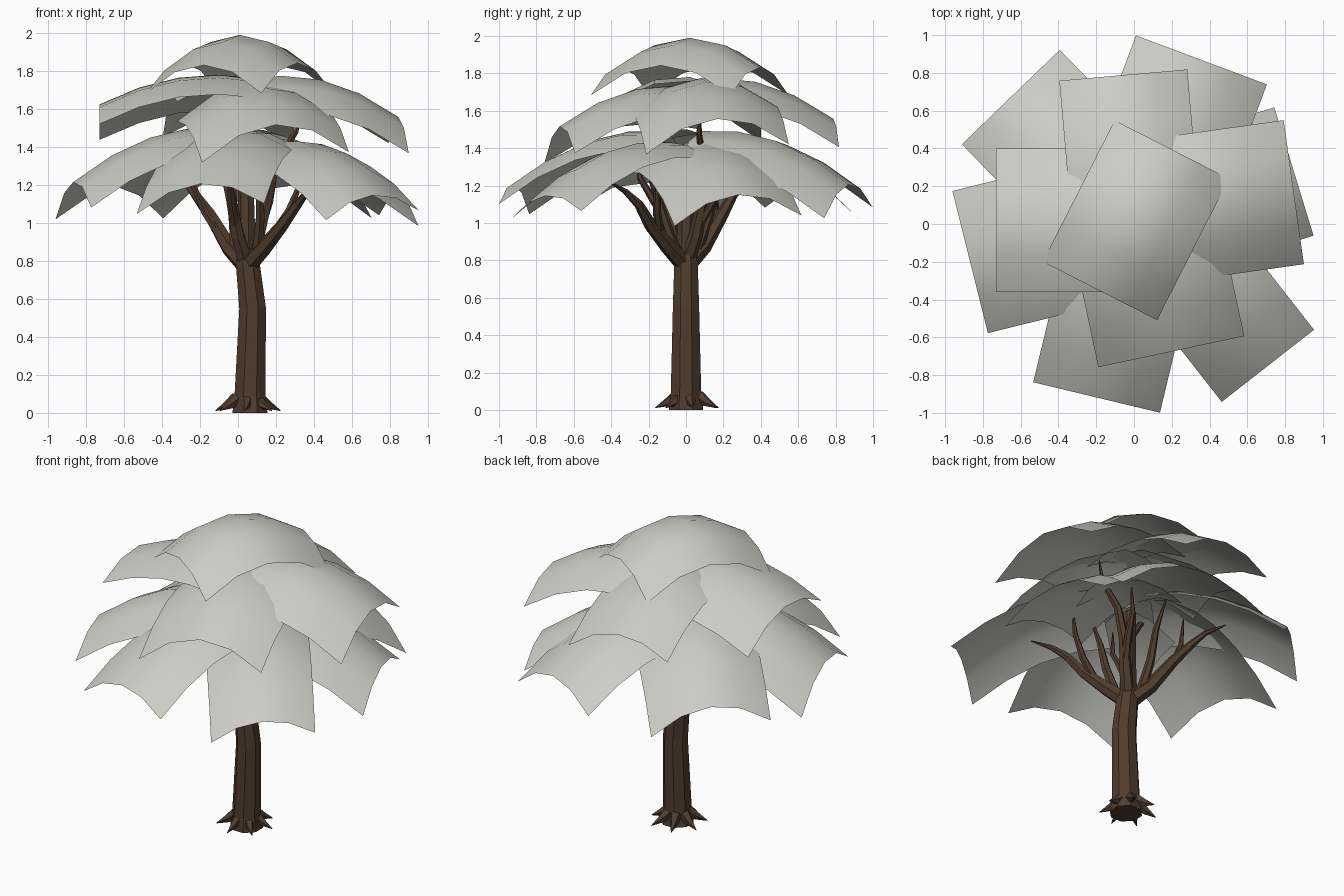
import bpy, bmesh, math
from mathutils import Vector

if "Cube" in bpy.data.objects:
    bpy.data.objects.remove(bpy.data.objects["Cube"], do_unlink=True)


def material(name, rgb):
    m = bpy.data.materials.new(name)
    m.use_nodes = True
    m.diffuse_color = (*rgb, 1)
    m.node_tree.nodes["Principled BSDF"].inputs["Base Color"].default_value = (*rgb, 1)
    return m


BARK = material("dark_brown_bark", (0.08, 0.046, 0.027))
LEAF = material("pale_grey_leaf", (0.6, 0.605, 0.555))


def finish(bm, name, mat, smooth=False):
    mesh = bpy.data.meshes.new(name)
    for f in bm.faces:
        f.smooth = smooth
    bm.to_mesh(mesh)
    bm.free()
    mesh.materials.append(mat)
    ob = bpy.data.objects.new(name, mesh)
    bpy.context.collection.objects.link(ob)


def tube(bm, points, radii, sides):
    """Tapered tube with rings set square to the path."""
    pts = [Vector(p) for p in points]
    rings = []
    for i, (p, r) in enumerate(zip(pts, radii)):
        d = (pts[min(i + 1, len(pts) - 1)] - pts[max(i - 1, 0)]).normalized()
        rot = Vector((0, 0, 1)).rotation_difference(d)
        ring = []
        for k in range(sides):
            a = math.tau * (k + 0.5) / sides
            ring.append(bm.verts.new(p + rot @ Vector((r * math.cos(a), r * math.sin(a), 0))))
        rings.append(ring)
    for a, b in zip(rings, rings[1:]):
        for k in range(sides):
            n = (k + 1) % sides
            bm.faces.new((a[k], a[n], b[n], b[k]))
    bm.faces.new(rings[0][::-1])
    bm.faces.new(rings[-1])


def leaf(name, x, y, z, yaw, half_w, slope, bend, arch, tilt, half_l=0.42, n=4):
    """Domed card sloping down along its yaw direction, tilted a little sideways."""
    bm = bmesh.new()
    c, s = math.cos(math.radians(yaw)), math.sin(math.radians(yaw))
    grid = []
    for i in range(n + 1):
        v = half_l * (2 * i / n - 1)
        row = []
        for j in range(n + 1):
            u = half_w * (2 * j / n - 1)
            h = z - slope * v - bend * v * v - arch * u * u + tilt * u
            row.append(bm.verts.new((x + c * v - s * u, y + s * v + c * u, h)))
        grid.append(row)
    for i in range(n):
        for j in range(n):
            bm.faces.new((grid[i][j], grid[i + 1][j], grid[i + 1][j + 1], grid[i][j + 1]))
    finish(bm, name, LEAF, True)


def polar(deg, r, z):
    a = math.radians(deg)
    return (0.045 + r * math.cos(a), r * math.sin(a), z)


# Trunk, slightly bowed
bm = bmesh.new()
tube(bm, [(0.063, 0, 0), (0.063, 0, 0.09), (0.077, 0, 0.55), (0.052, 0, 0.78), (0.045, 0, 0.87)],
     [0.1, 0.088, 0.076, 0.068, 0.05], 8)
finish(bm, "trunk", BARK)

# Root spikes round the foot
bm = bmesh.new()
for k in range(7):
    a = math.tau * k / 7 + 0.15
    d = Vector((math.cos(a), math.sin(a), 0))
    o = Vector((0.05, 0.01, 0))
    tube(bm, [o + d * 0.06 + Vector((0, 0, 0.075)), o + d * 0.11 + Vector((0, 0, 0.042)),
              o + d * 0.175 + Vector((0, 0, 0.012))], [0.036, 0.024, 0.002], 5)
finish(bm, "roots", BARK)

# Centre stem with a blunt top
bm = bmesh.new()
tube(bm, [(0.045, 0, 0.8), (0.045, 0, 1.05), (0.04, 0.01, 1.38)], [0.055, 0.047, 0.038], 7)
finish(bm, "centre_stem", BARK)

# Two wide limbs, each with upright side boughs
for name, deg, lift in (("back_right_limb", 135, 0.05), ("front_left_limb", 315, 0)):
    bm = bmesh.new()
    tube(bm, [polar(deg, 0, 0.77), polar(deg, 0.13, 0.87), polar(deg, 0.27, 0.99 + lift),
              polar(deg + 2, 0.37, 1.1 + lift), polar(deg, 0.46, 1.17 + lift),
              polar(deg, 0.58, 1.22 + lift)], [0.05, 0.044, 0.034, 0.025, 0.016, 0.004], 6)
    tube(bm, [polar(deg, 0.2, 0.94), polar(deg + 10, 0.27, 1.06), polar(deg + 16, 0.32, 1.2),
              polar(deg + 12, 0.33, 1.36)], [0.026, 0.022, 0.016, 0.004], 6)
    tube(bm, [polar(deg, 0.08, 0.85), polar(deg - 14, 0.14, 1.03), polar(deg - 24, 0.19, 1.22),
              polar(deg - 20, 0.25, 1.42)], [0.032, 0.026, 0.019, 0.004], 6)
    finish(bm, name, BARK)

# Two steeper limbs that reach into the upper crown
for name, deg in (("back_left_limb", 40), ("front_right_limb", 235)):
    bm = bmesh.new()
    tube(bm, [polar(deg, 0, 0.78), polar(deg, 0.08, 0.93), polar(deg, 0.14, 1.12),
              polar(deg - 10, 0.18, 1.32), polar(deg - 25, 0.27, 1.48), polar(deg - 25, 0.3, 1.6)],
         [0.045, 0.038, 0.031, 0.024, 0.015, 0.004], 6)
    tube(bm, [polar(deg, 0.1, 0.98), polar(deg + 10, 0.19, 1.12), polar(deg + 16, 0.26, 1.24),
              polar(deg + 14, 0.28, 1.4)], [0.026, 0.022, 0.016, 0.004], 6)
    finish(bm, name, BARK)

# Crown: top cap, then a middle and a lower tier (x, y, z, yaw, half width)
leaf("top_leaf", 0.01, 0.02, 1.99, -117, 0.34, 0, 0.9, 1.28, 0)
leaf("middle_leaf_1", -0.31, 0.02, 1.765, 180, 0.38, 0.16, 0.42, 1.0, 0.11)
middle = [(0.43, 0.11, 1.755, 8, 0.385), (0.11, -0.265, 1.715, -78, 0.395),
          (-0.02, 0.37, 1.755, 95, 0.34)]
lower = [(-0.46, -0.1, 1.45, 194, 0.388), (-0.1, -0.51, 1.44, -103.5, 0.345),
         (0.45, -0.42, 1.38, -52, 0.31), (0.445, 0.155, 1.385, 17, 0.355),
         (0.21, 0.475, 1.44, 69.5, 0.37), (-0.36, 0.37, 1.43, 134, 0.36)]
for i, (x, y, z, yaw, w) in enumerate(middle):
    leaf(f"middle_leaf_{i + 2}", x, y, z, yaw, w, 0.22, 0.6, 1.1, 0.07)
for i, (x, y, z, yaw, w) in enumerate(lower):
    leaf(f"lower_leaf_{i + 1}", x, y, z, yaw, w, 0.34, 0.52, 1.1, 0.08)
